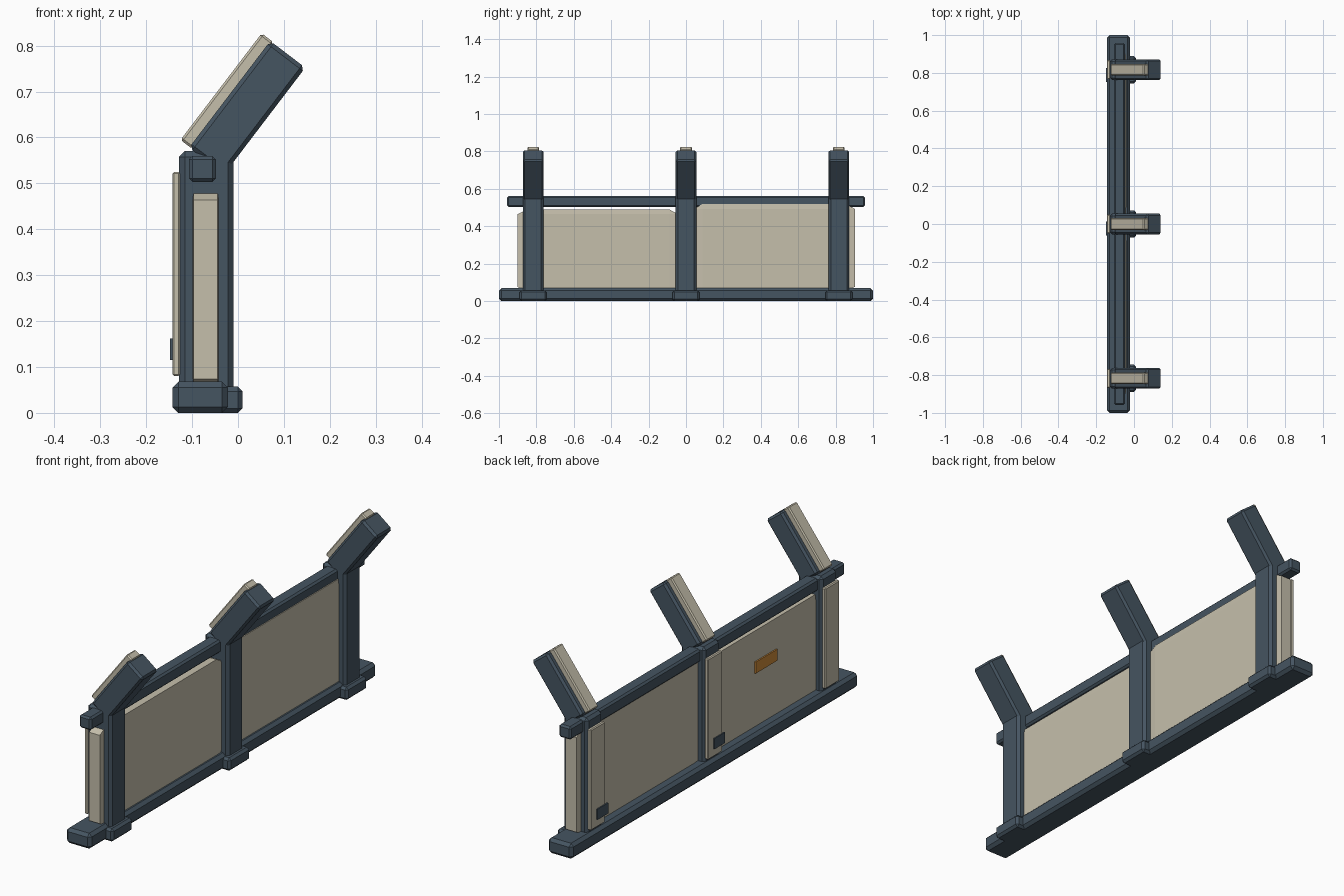
import bpy
import bmesh
import math
from mathutils import Matrix, Vector

if "Cube" in bpy.data.objects:
    bpy.data.objects.remove(bpy.data.objects["Cube"], do_unlink=True)


def material(name, color):
    mat = bpy.data.materials.new(name)
    mat.use_nodes = True
    mat.diffuse_color = color
    mat.node_tree.nodes["Principled BSDF"].inputs["Base Color"].default_value = color
    return mat


STEEL = material("dark blue steel", (0.06, 0.09, 0.12, 1))
CREAM = material("cream panel", (0.56, 0.52, 0.41, 1))
AMBER = material("amber marker", (0.6, 0.25, 0.04, 1))


def chamfer(bm, width):
    bmesh.ops.bevel(bm, geom=bm.edges[:], offset=width, segments=1,
                    affect='EDGES', clamp_overlap=True)


def box(name, low, high, mat, bevel=0.0, unit_bevel=0.0, tilt=None):
    """Chamfered box; unit_bevel chamfers before scaling, tilt = (angle, pivot)."""
    low, high = Vector(low), Vector(high)
    bm = bmesh.new()
    bmesh.ops.create_cube(bm, size=1)
    if unit_bevel:
        chamfer(bm, unit_bevel)
    bmesh.ops.scale(bm, vec=high - low, verts=bm.verts)
    if bevel:
        chamfer(bm, bevel)
    bmesh.ops.translate(bm, vec=(low + high) / 2, verts=bm.verts)
    if tilt:
        turn = Matrix.Translation(tilt[1]) @ Matrix.Rotation(tilt[0], 4, 'Y')
        bmesh.ops.transform(bm, matrix=turn, verts=bm.verts)
    mesh = bpy.data.meshes.new(name)
    bm.to_mesh(mesh)
    bm.free()
    mesh.materials.append(mat)
    obj = bpy.data.objects.new(name, mesh)
    bpy.context.collection.objects.link(obj)
    return obj


# Long base beam and top rail
box("base_beam", (-0.143, -1, 0), (-0.022, 1, 0.068), STEEL, 0.013)
box("top_rail", (-0.107, -0.957, 0.503), (-0.048, 0.957, 0.56), STEEL, 0.008)

# Infill panels between the posts
box("front_panel", (-0.1, -0.9, 0.05), (-0.041, -0.04, 0.488), CREAM, unit_bevel=0.055)
box("back_panel", (-0.1, 0.04, 0.05), (-0.041, 0.903, 0.518), CREAM, unit_bevel=0.055)

# Posts with foot, side cladding and leaning arm
LEAN = -math.radians(52.7)
for label, y in (("front", -0.817), ("middle", 0), ("back", 0.817)):
    box(label + "_foot", (-0.135, y - 0.072, 0), (0.01, y + 0.072, 0.057), STEEL, 0.01)
    box(label + "_post", (-0.128, y - 0.055, 0.04), (-0.01, y + 0.055, 0.57), STEEL, 0.012)
    box(label + "_cladding", (-0.143, y - 0.05, 0.08), (-0.126, y + 0.05, 0.525), CREAM, 0.004)
    lean = (LEAN, Vector((0.02, y, 0.665)))
    box(label + "_arm", (-0.146, -0.055, -0.048), (0.146, 0.055, 0.048), STEEL, 0.009, tilt=lean)
    box(label + "_arm_strip", (-0.144, -0.031, 0.04), (0.148, 0.031, 0.073), CREAM, 0.005, tilt=lean)

# Small dark plates low on two claddings, and the marker on the front panel
for label, y in (("middle", -0.025), ("back", 0.79)):
    box(label + "_kick_plate", (-0.148, y - 0.037, 0.115), (-0.141, y + 0.037, 0.162), STEEL)
box("marker_plate", (-0.106, -0.487, 0.305), (-0.099, -0.335, 0.355), AMBER)
